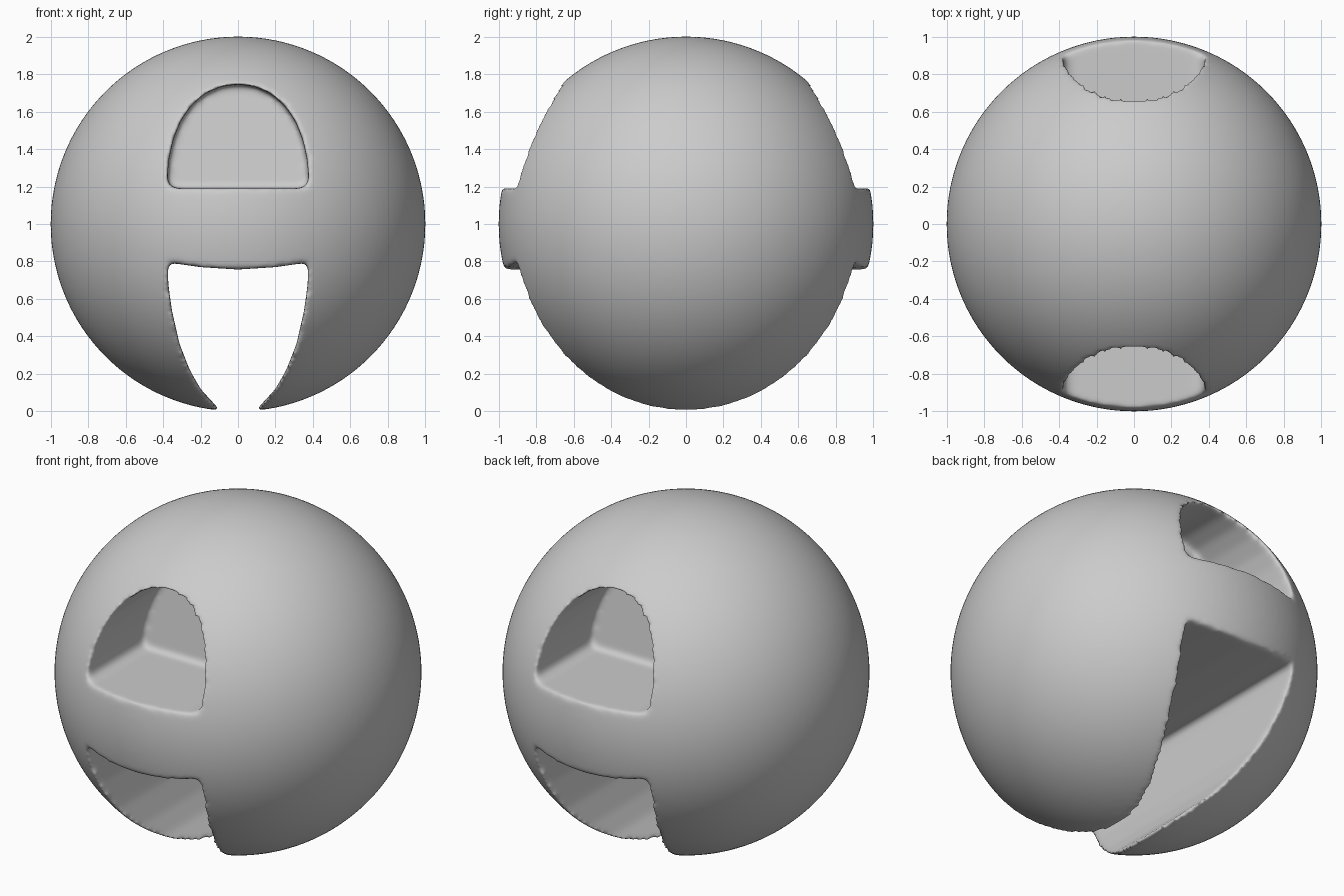
import bpy
import bmesh

cube = bpy.data.objects.get("Cube")
if cube:
    bpy.data.objects.remove(cube, do_unlink=True)


def add_object(name, bm):
    mesh = bpy.data.meshes.new(name)
    bm.to_mesh(mesh)
    bm.free()
    obj = bpy.data.objects.new(name, mesh)
    bpy.context.collection.objects.link(obj)
    return obj


def prism(name, half, y_near, y_far, lean=0.0):
    """Mirror a half outline in x and extrude it along y; lean tilts the far end."""
    outline = half + [(-x, z) for x, z in reversed(half) if x > 0]
    bm = bmesh.new()
    base = min(z for _, z in outline)
    near = [bm.verts.new((x, y_near, z)) for x, z in outline]
    far = [bm.verts.new((x, y_far + lean * (z - base), z)) for x, z in outline]
    bm.faces.new(near)
    bm.faces.new(far[::-1])
    for i in range(len(outline)):
        j = (i + 1) % len(outline)
        bm.faces.new((near[j], near[i], far[i], far[j]))
    bmesh.ops.recalc_face_normals(bm, faces=bm.faces)
    return add_object(name, bm)


# Round body
bm = bmesh.new()
bmesh.ops.create_uvsphere(bm, u_segments=128, v_segments=64, radius=1.0)
bmesh.ops.translate(bm, verts=bm.verts, vec=(0, 0, 1))
body = add_object("round_body", bm)

# Arched pockets above the crossbar, front and back
arch = [(0, 1.745), (0.09, 1.733), (0.18, 1.693), (0.25, 1.63), (0.305, 1.55),
        (0.345, 1.45), (0.367, 1.35), (0.377, 1.25), (0.37, 1.21), (0.33, 1.19), (0, 1.19)]
front_pocket = prism("front_pocket_cutter", arch, -1.2, -0.37, 0.16)
back_pocket = prism("back_pocket_cutter", arch, 1.2, 0.37, -0.16)

# Tapering slot right through the lower half
slot = [(0, 0.757), (0.2, 0.77), (0.375, 0.795), (0.372, 0.68), (0.353, 0.54),
        (0.312, 0.36), (0.257, 0.22), (0.2, 0.12), (0.09, 0), (0, -0.1)]
lower_slot = prism("lower_slot_cutter", slot, -1.2, 1.2)

cutters = [front_pocket, back_pocket, lower_slot]
for cutter in cutters:
    cutter.hide_render = True
    mod = body.modifiers.new("cut", "BOOLEAN")
    mod.operation = "DIFFERENCE"
    mod.solver = "EXACT"
    mod.object = cutter

# Even surface with softened rims
remesh = body.modifiers.new("even_surface", "REMESH")
remesh.mode = "VOXEL"
remesh.voxel_size = 0.014
soften = body.modifiers.new("soft_rims", "SMOOTH")
soften.factor = 0.5
soften.iterations = 12

# Bake the shape and discard the cutters
depsgraph = bpy.context.evaluated_depsgraph_get()
shape = bpy.data.meshes.new_from_object(body.evaluated_get(depsgraph))
body.modifiers.clear()
body.data = shape
for cutter in cutters:
    bpy.data.objects.remove(cutter, do_unlink=True)
for poly in shape.polygons:
    poly.use_smooth = True

# Plain grey
grey = bpy.data.materials.new("plain_grey")
grey.use_nodes = True
colour = (0.6, 0.6, 0.6, 1.0)
grey.diffuse_color = colour
grey.node_tree.nodes["Principled BSDF"].inputs["Base Color"].default_value = colour
shape.materials.clear()
shape.materials.append(grey)
